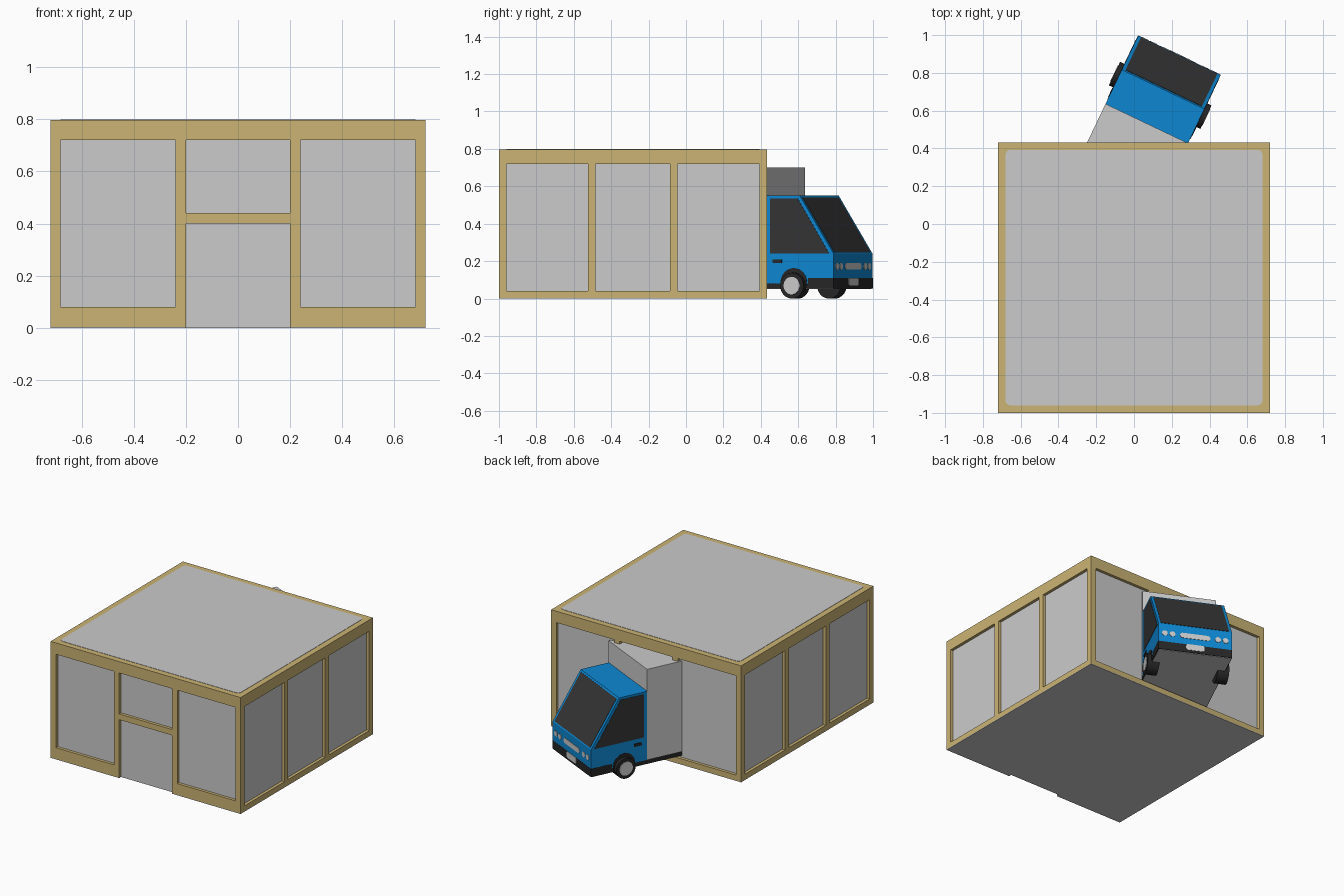
import bpy, bmesh, math
from mathutils import Matrix, Vector

if "Cube" in bpy.data.objects:
    bpy.data.objects.remove(bpy.data.objects["Cube"])

def mat(name, hexcol):
    lin = []
    for i in (0, 2, 4):
        c = int(hexcol[i:i + 2], 16) / 255
        lin.append(c / 12.92 if c < 0.04045 else ((c + 0.055) / 1.055) ** 2.4)
    m = bpy.data.materials.new(name)
    m.diffuse_color = (*lin, 1)
    m.use_nodes = True
    m.node_tree.nodes["Principled BSDF"].inputs["Base Color"].default_value = m.diffuse_color
    return m

TAN = mat("tan_frame", "CBB474")
GREY = mat("light_grey", "CBCBCB")
BLUE = mat("blue_paint", "0D87D2")
GLASS = mat("dark_glass", "343434")
BLACK = mat("black_rubber", "262626")

ID = Matrix.Identity(4)
# Truck frame: origin at the middle of its nose on the ground, +y is forward
TRUCK = Matrix.Translation((0.24, 0.893, 0)) @ Matrix.Rotation(math.radians(-25.5), 4, 'Z')

def finish(name, bm, m, M):
    bmesh.ops.recalc_face_normals(bm, faces=bm.faces)
    bm.transform(M)
    me = bpy.data.meshes.new(name)
    bm.to_mesh(me)
    bm.free()
    me.materials.append(m)
    ob = bpy.data.objects.new(name, me)
    bpy.context.collection.objects.link(ob)
    return ob

def box(name, m, x0, x1, y0, y1, z0, z1, M=ID):
    bm = bmesh.new()
    bmesh.ops.create_cube(bm, size=1)
    for v in bm.verts:
        v.co = (x0 if v.co.x < 0 else x1, y0 if v.co.y < 0 else y1, z0 if v.co.z < 0 else z1)
    return finish(name, bm, m, M)

def plate(name, m, pts, offset, M=ID):
    """Polygon extruded along an offset vector."""
    bm = bmesh.new()
    off = Vector(offset)
    a = [bm.verts.new(p) for p in pts]
    b = [bm.verts.new(Vector(p) + off) for p in pts]
    bm.faces.new(a)
    bm.faces.new(b)
    n = len(pts)
    for i in range(n):
        bm.faces.new((a[i], a[(i + 1) % n], b[(i + 1) % n], b[i]))
    return finish(name, bm, m, M)

def rounded(w, h, r, steps=5):
    """Rounded rectangle outline centred on the origin."""
    out = []
    for k, (sx, sy) in enumerate(((1, 1), (-1, 1), (-1, -1), (1, -1))):
        for i in range(steps + 1):
            t = math.pi / 2 * (k + i / steps)
            out.append((sx * (w / 2 - r) + r * math.cos(t), sy * (h / 2 - r) + r * math.sin(t)))
    return out

def disc(name, m, x0, x1, y, z, r, n=32):
    pts = [(x0, y + r * math.cos(2 * math.pi * i / n), z + r * math.sin(2 * math.pi * i / n)) for i in range(n)]
    return plate(name, m, pts, (x1 - x0, 0, 0), TRUCK)

# ---------- Building ----------
X, Y0, Y1, T, R = 0.72, -1.0, 0.432, 0.04, 0.02
YC = (Y0 + Y1) / 2

# Roof: tan slab with a rounded grey field
box("roof_frame", TAN, -X, X, Y0, Y1, 0.72, 0.798)
plate("roof_panel", GREY, [(x, y + YC, 0.797) for x, y in rounded(2 * X - 0.08, Y1 - Y0 - 0.08, 0.025)], (0, 0, 0.003))

# Floor, stepped back at the doorway
box("floor", GREY, -X, X, Y0 + R, Y1, 0, 0.004)
for s in (-1, 1):
    a, b = sorted((s * 0.20, s * X))
    box("floor_front_strip", GREY, a, b, Y0, Y0 + R, 0, 0.004)

# Corner posts and side walls
for s in (-1, 1):
    a, b = sorted((s * (X - T), s * X))
    for y in (Y0, Y1 - T):
        box("corner_post", TAN, a, b, y, y + T, 0.004, 0.72)
    box("side_sill", TAN, a, b, Y0 + T, Y1 - T, 0.004, 0.04)
    for y in (-0.525, -0.085):
        box("side_mullion", TAN, a, b, y, y + T, 0.04, 0.72)
    a, b = sorted((s * (X - R - 0.01), s * (X - R)))
    box("side_window", GREY, a, b, Y0 + R, Y1 - R, 0.004, 0.72)

# Front wall with doorway and transom
for s in (-1, 1):
    a, b = sorted((s * 0.24, s * (X - T)))
    box("front_sill", TAN, a, b, Y0, Y0 + T, 0.004, 0.08)
    a, b = sorted((s * 0.20, s * 0.24))
    box("front_mullion", TAN, a, b, Y0, Y0 + T, 0.004, 0.72)
box("door_transom", TAN, -0.20, 0.20, Y0, Y0 + T, 0.40, 0.44)
box("front_window", GREY, -X + R, X - R, Y0 + R, Y0 + R + 0.01, 0.004, 0.72)

# Back wall, broken through in the middle bay
box("back_sill", TAN, -X + T, X - T, Y1 - T, Y1, 0.004, 0.04)
for s in (-1, 1):
    a, b = sorted((s * 0.24, s * (X - R)))
    box("back_window", GREY, a, b, Y1 - R - 0.01, Y1 - R, 0.004, 0.72)
    a, b = sorted((s * 0.20, s * 0.24))
    box("broken_mullion_stub", TAN, a, b, Y1 - T, Y1, 0.69, 0.72)

# ---------- Truck ----------
W = 0.242
cab = [(0, 0.10), (0, 0.24), (-0.20, 0.55), (-0.40, 0.55), (-0.40, 0.08), (-0.1, 0.08), (-0.1, 0.10)]
plate("cab", BLUE, [(-W, y, z) for y, z in cab], (2 * W, 0, 0), TRUCK)
box("bumper", BLACK, -W - 0.001, W + 0.001, -0.15, 0.001, 0.053, 0.11, TRUCK)
box("chassis", BLACK, -W, W, -1.0, -0.15, 0.053, 0.082, TRUCK)
box("underside", GREY, -W + 0.004, W - 0.004, -0.995, -0.004, 0.050, 0.054, TRUCK)
box("cargo_box", GREY, -W, W, -1.0, -0.40, 0.082, 0.70, TRUCK)

# Windscreen on the sloped face
slope = Vector((0, -0.20, 0.31))
normal = Vector((0, 0.31, 0.20)).normalized()
foot = Vector((0, 0, 0.24))
lo, hi = foot + slope * 0.02, foot + slope * 0.965
wx = Vector((W - 0.018, 0, 0))
plate("windscreen", GLASS, [lo - wx, lo + wx, hi + wx, hi - wx], normal * 0.002, TRUCK)

for s in (-1, 1):
    # Side window and door handle
    win = [(-0.375, 0.24), (-0.025, 0.24), (-0.212, 0.535), (-0.375, 0.535)]
    plate("side_glass", GLASS, [(s * W, y, z) for y, z in win], (s * 0.002, 0, 0), TRUCK)
    a, b = sorted((s * W, s * (W + 0.004)))
    box("door_handle", BLACK, a, b, -0.36, -0.305, 0.19, 0.21, TRUCK)
    # Wheels with arches and hubcaps
    for y in (-0.235, -0.82):
        disc("wheel_arch", BLACK, s * (W - 0.01), s * (W + 0.002), y, 0.085, 0.078)
        disc("tyre", BLACK, s * (W - 0.05), s * (W + 0.026), y, 0.069, 0.069)
        disc("hubcap", GREY, s * (W + 0.02), s * (W + 0.029), y, 0.069, 0.047)
    # Paired round headlights
    for x in (0.15, 0.20):
        plate("headlight", GREY, [(s * x + u, 0, v + 0.172) for u, v in rounded(0.038, 0.038, 0.019)], (0, 0.003, 0), TRUCK)

# Oval grille and blank plate
plate("grille", GREY, [(u, 0, v + 0.172) for u, v in rounded(0.20, 0.036, 0.018)], (0, 0.003, 0), TRUCK)
plate("bumper_plate", GREY, [(u, 0.001, v + 0.09) for u, v in rounded(0.12, 0.042, 0.012)], (0, 0.003, 0), TRUCK)
